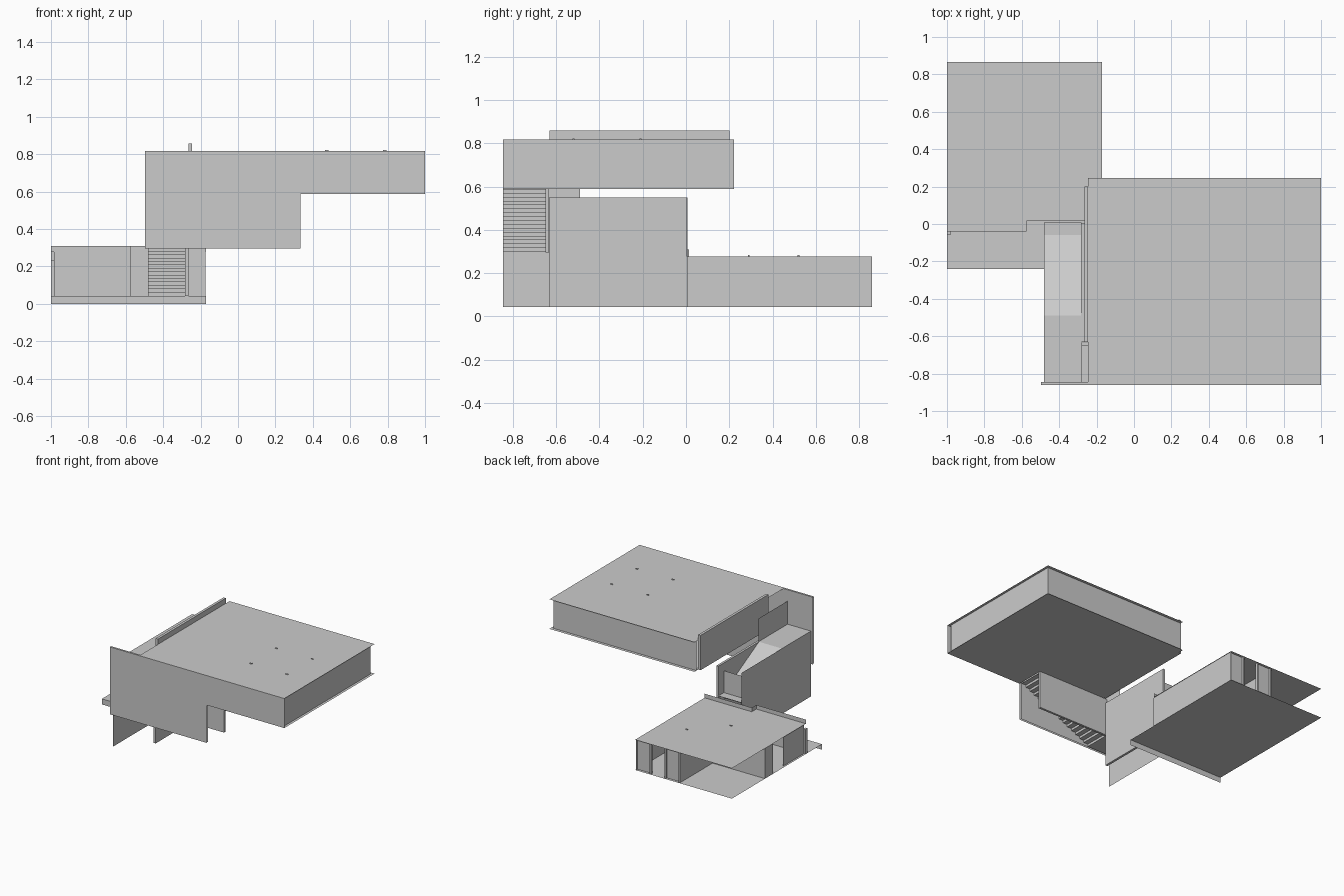
import bpy, bmesh
from mathutils import Vector

cube = bpy.data.objects.get("Cube")
if cube:
    bpy.data.objects.remove(cube)

grey = bpy.data.materials.new("plain_grey")
grey.use_nodes = True
grey.diffuse_color = (0.6, 0.6, 0.6, 1)
grey.node_tree.nodes["Principled BSDF"].inputs["Base Color"].default_value = (0.6, 0.6, 0.6, 1)


def finish(name, bm):
    mesh = bpy.data.meshes.new(name)
    bm.to_mesh(mesh)
    bm.free()
    mesh.materials.append(grey)
    obj = bpy.data.objects.new(name, mesh)
    bpy.context.collection.objects.link(obj)
    return obj


def box(name, x, y, z):
    """Box from three (low, high) ranges."""
    bm = bmesh.new()
    bmesh.ops.create_cube(bm, size=1)
    for v in bm.verts:
        v.co = [r[0] if c < 0 else r[1] for c, r in zip(v.co, (x, y, z))]
    return finish(name, bm)


def strip(name, path, sweep):
    """Sheet made by sweeping an open path along a vector."""
    bm = bmesh.new()
    rows = [(bm.verts.new(p), bm.verts.new(Vector(p) + Vector(sweep))) for p in path]
    for (a, b), (c, d) in zip(rows, rows[1:]):
        bm.faces.new((a, b, d, c))
    return finish(name, bm)


def flat(name, x, y, z):
    return strip(name, [(x[0], y[0], z), (x[1], y[0], z)], (0, y[1] - y[0], 0))


def wall_x(name, x, y, z):
    return strip(name, [(x, y[0], z[0]), (x, y[1], z[0])], (0, 0, z[1] - z[0]))


def wall_y(name, x, y, z):
    return strip(name, [(x[0], y, z[0]), (x[1], y, z[0])], (0, 0, z[1] - z[0]))


def stairs(name, start, run, rise, steps, width):
    """Zigzag of risers and treads climbing along a run vector."""
    p, path = Vector(start), [Vector(start)]
    for _ in range(steps):
        p = p + Vector((0, 0, rise / steps))
        path.append(p.copy())
        p = p + Vector(run) / steps
        path.append(p.copy())
    return strip(name, path, width)


BASE, LOW, FLOOR, ROOF = 0.043, 0.278, 0.588, 0.817

# Lower storey: floor, fascias and roof
flat("ground_floor", (-1, -0.17), (-0.24, 0.866), BASE)
wall_y("floor_fascia", (-1, -0.17), -0.24, (0, BASE))
flat("lower_roof_main", (-1, -0.17), (0.015, 0.866), LOW)
flat("lower_roof_bay", (-1, -0.575), (-0.04, 0.015), LOW)
wall_y("roof_fascia_bay", (-1, -0.575), -0.04, (LOW, 0.31))
wall_y("roof_fascia_main", (-0.575, -0.17), 0.015, (LOW, 0.31))
wall_x("roof_fascia_return", -0.575, (-0.04, 0.015), (LOW, 0.31))

# Lower storey: walls
H = (BASE, LOW)
wall_x("lower_side_wall", -0.175, (0.005, 0.86), H)
wall_y("bay_front_wall", (-0.985, -0.575), -0.038, H)
wall_x("bay_return_wall", -0.575, (-0.038, 0.015), H)
wall_y("lower_front_wall", (-0.575, -0.175), 0.017, H)
box("front_pier", (-1, -0.982), (-0.06, -0.038), (BASE, 0.235))
wall_x("bay_side_wall", -0.985, (-0.038, 0.22), H)
box("side_door_post", (-1, -0.98), (0.36, 0.46), H)
for i, x in enumerate(((-0.30, -0.175), (-0.55, -0.42))):
    wall_y(f"lower_back_wall_{i + 1}", x, 0.845, H)
for i, x in enumerate((-0.30, -0.43, -0.55)):
    box(f"back_post_{i + 1}", (x, x + 0.012), (0.838, 0.858), H)
wall_x("terrace_side_wall", -0.55, (0.46, 0.845), H)
wall_y("terrace_back_wall", (-0.985, -0.55), 0.46, H)

# Stair enclosure with sloping roof
wall_x("stair_outer_wall", -0.48, (-0.845, 0.008), (BASE, 0.55))
box("stair_inner_wall", (-0.283, -0.265), (-0.63, 0.005), (BASE, 0.55))
strip("stair_roof", [(-0.48, -0.845, 0.55), (-0.48, -0.49, 0.55), (-0.48, -0.06, 0.32),
                     (-0.48, 0.008, 0.32)], (0.2, 0, 0))
wall_y("stair_end_wall", (-0.48, -0.283), -0.06, (LOW, 0.49))
wall_x("stair_upper_panel", -0.28, (-0.845, -0.49), (0.55, 0.73))

# Two flights and the landing between them
stairs("lower_flight", (-0.48, -0.06, BASE), (0, -0.59, 0), 0.255, 14, (0.197, 0, 0))
flat("landing", (-0.48, -0.283), (-0.845, -0.65), 0.298)
stairs("upper_flight", (-0.283, -0.845, 0.298), (0.61, 0, 0), 0.288, 16, (0, 0.195, 0))
box("upper_flight_wall", (-0.28, 0.335), (-0.65, -0.633), (0.295, FLOOR))

# Upper storey: roof, floor around the stair opening, walls
flat("upper_roof", (-0.245, 1), (-0.86, 0.246), ROOF)
flat("upper_floor_main", (-0.245, 1), (-0.65, 0.246), FLOOR)
flat("upper_floor_front", (0.335, 1), (-0.86, -0.65), FLOOR)
wall_x("upper_side_wall", 0.98, (-0.845, 0.222), (FLOOR, ROOF))
wall_y("upper_back_wall", (-0.245, 0.98), 0.222, (FLOOR, ROOF))
box("parapet_wall", (-0.265, -0.245), (-0.63, 0.2), (FLOOR, 0.858))

# Stepped front wall, with an inner leaf and a capped top
wall_y("front_wall_low", (-0.497, 0.335), -0.86, (0.295, FLOOR))
wall_y("front_wall_high", (-0.497, 1), -0.86, (FLOOR, ROOF))
wall_y("front_wall_inner_low", (-0.497, 0.335), -0.845, (0.295, FLOOR))
wall_y("front_wall_inner_high", (-0.497, 0.98), -0.845, (FLOOR, ROOF))
flat("front_wall_cap", (-0.497, -0.245), (-0.86, -0.845), ROOF)

# Small roof vents
vents = [(x, y, ROOF) for x in (0.475, 0.785) for y in (-0.52, -0.21)]
vents += [(-0.37, 0.52, LOW), (-0.59, 0.29, LOW)]
for i, (x, y, z) in enumerate(vents):
    box(f"roof_vent_{i + 1}", (x - 0.009, x + 0.009), (y - 0.004, y + 0.004), (z, z + 0.005))
